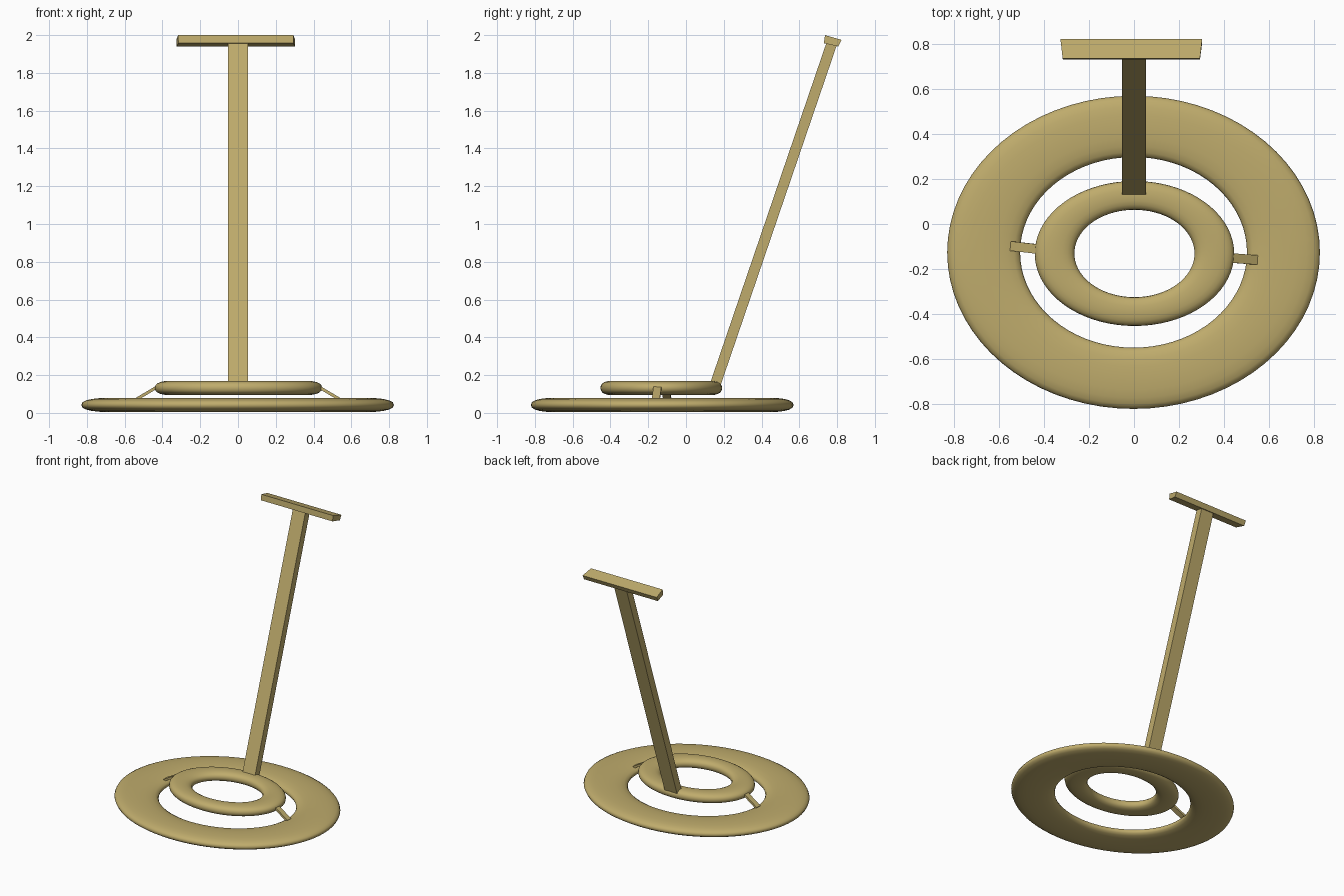
import bpy, bmesh, math
from mathutils import Vector, Matrix

if "Cube" in bpy.data.objects:
    bpy.data.objects.remove(bpy.data.objects["Cube"])

brass = bpy.data.materials.new("brass")
brass.diffuse_color = (0.52, 0.41, 0.15, 1)
brass.use_nodes = True
brass.node_tree.nodes["Principled BSDF"].inputs["Base Color"].default_value = brass.diffuse_color


def finish(name, bm, smooth):
    bmesh.ops.recalc_face_normals(bm, faces=bm.faces)
    me = bpy.data.meshes.new(name)
    bm.to_mesh(me)
    bm.free()
    me.materials.append(brass)
    ob = bpy.data.objects.new(name, me)
    bpy.context.collection.objects.link(ob)
    for p in me.polygons:
        p.use_smooth = smooth
    return ob


def oval_ring(name, major, minor, half_height, y_ratio, centre, segs=72, sides=20):
    """Flattened torus with a slightly squared cross-section."""
    def soft(v):
        return math.copysign(abs(v) ** (2 / 2.4), v)
    bm = bmesh.new()
    loops = []
    for i in range(segs):
        a = 2 * math.pi * i / segs
        loop = []
        for j in range(sides):
            t = 2 * math.pi * j / sides
            r = major + minor * soft(math.cos(t))
            loop.append(bm.verts.new((r * math.cos(a) + centre[0],
                                      r * math.sin(a) * y_ratio + centre[1],
                                      half_height * soft(math.sin(t)) + centre[2])))
        loops.append(loop)
    for i in range(segs):
        a, b = loops[i], loops[(i + 1) % segs]
        for j in range(sides):
            k = (j + 1) % sides
            bm.faces.new((a[j], b[j], b[k], a[k]))
    return finish(name, bm, True)


def beam(name, start, end, width, thickness, side):
    """Box between two points; width runs roughly along 'side'."""
    start, end = Vector(start), Vector(end)
    z = (end - start).normalized()
    y = z.cross(Vector(side)).normalized()
    x = y.cross(z)
    rot = Matrix((x, y, z)).transposed().to_4x4()
    size = Matrix.Diagonal((width, thickness, (end - start).length, 1))
    bm = bmesh.new()
    bmesh.ops.create_cube(bm, size=1,
                          matrix=Matrix.Translation((start + end) / 2) @ rot @ size)
    return finish(name, bm, False)


# Base rings
oval_ring("base_ring", 0.666, 0.162, 0.038, 0.84, (-0.002, -0.126, 0.042))
oval_ring("upper_ring", 0.355, 0.088, 0.038, 0.727, (0.002, -0.131, 0.132))

# Small sloping struts joining the rings
beam("left_strut", (-0.42, -0.112, 0.142), (-0.545, -0.098, 0.068), 0.042, 0.016, (0, 1, 0))
beam("right_strut", (0.42, -0.15, 0.142), (0.545, -0.16, 0.068), 0.042, 0.016, (0, 1, 0))

# Leaning pole
beam("pole", (0, 0.148, 0.13), (0, 0.775, 1.965), 0.106, 0.056, (1, 0, 0))

# Handle bar, a little longer at the back than at the front
section = [(0.736, 2.0), (0.823, 1.975), (0.806, 1.94), (0.73, 1.957)]
ends = [(-0.317, 0.293), (-0.327, 0.303), (-0.325, 0.303), (-0.316, 0.293)]
bm = bmesh.new()
left = [bm.verts.new((e[0], y, z)) for e, (y, z) in zip(ends, section)]
right = [bm.verts.new((e[1], y, z)) for e, (y, z) in zip(ends, section)]
bm.faces.new(left)
bm.faces.new(right)
for i in range(4):
    k = (i + 1) % 4
    bm.faces.new((left[i], left[k], right[k], right[i]))
finish("handle_bar", bm, False)
